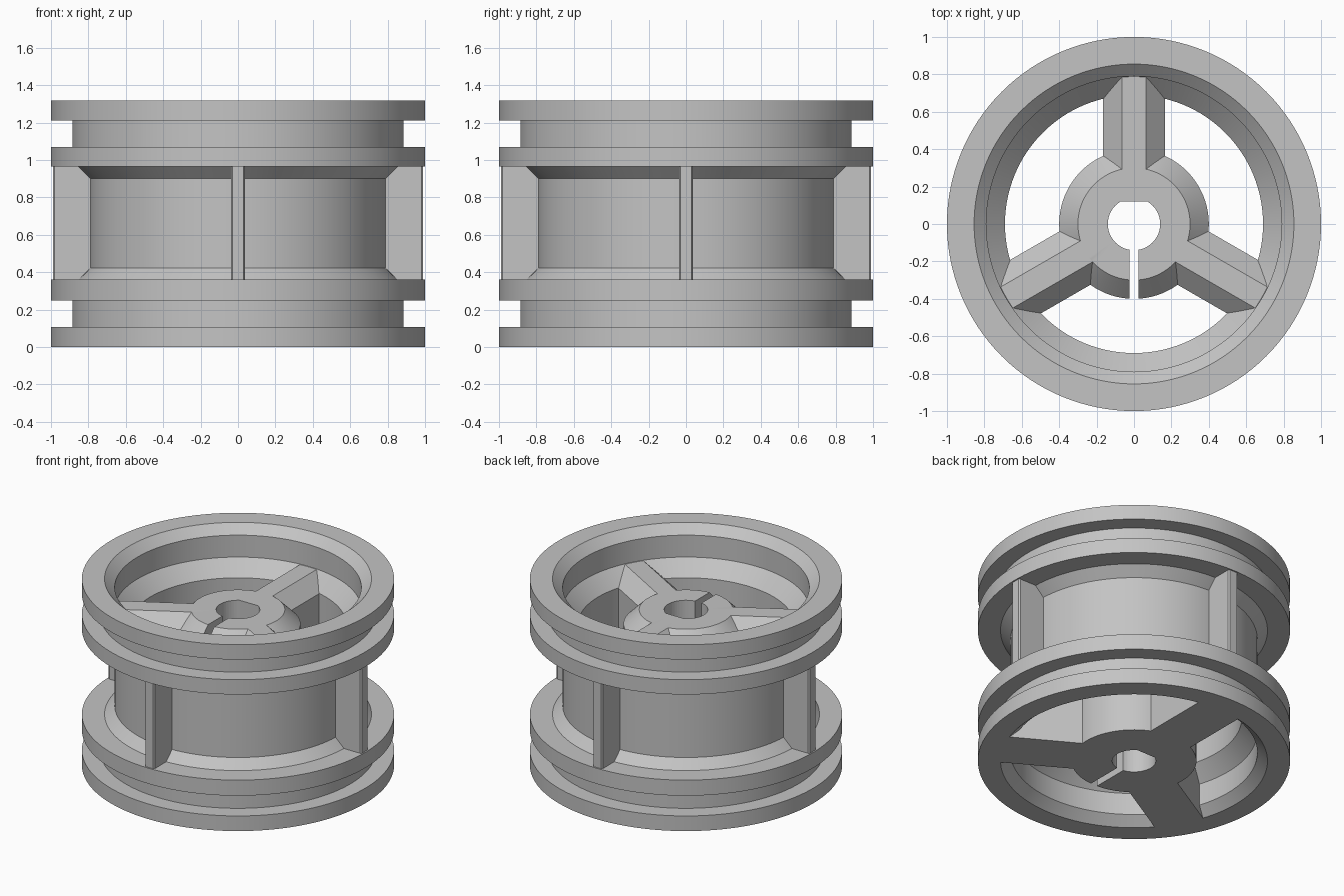
import bpy, bmesh, math
from mathutils import Matrix

cube = bpy.data.objects.get("Cube")
if cube:
    bpy.data.objects.remove(cube, do_unlink=True)

grey = bpy.data.materials.new("light_grey")
grey.use_nodes = True
grey.diffuse_color = (0.55, 0.55, 0.55, 1)
grey.node_tree.nodes["Principled BSDF"].inputs["Base Color"].default_value = (0.55, 0.55, 0.55, 1)


def finish(name, bm):
    bmesh.ops.recalc_face_normals(bm, faces=bm.faces)
    mesh = bpy.data.meshes.new(name)
    bm.to_mesh(mesh)
    bm.free()
    mesh.materials.append(grey)
    obj = bpy.data.objects.new(name, mesh)
    bpy.context.collection.objects.link(obj)
    return obj


def lathe(name, profile, closed, steps=128):
    """Revolve an (r, z) profile around the z axis."""
    bm = bmesh.new()
    verts = [bm.verts.new((r, 0, z)) for r, z in profile]
    edges = [bm.edges.new(pair) for pair in zip(verts, verts[1:])]
    if closed:
        edges.append(bm.edges.new((verts[-1], verts[0])))
    bmesh.ops.spin(bm, geom=verts + edges, cent=(0, 0, 0), axis=(0, 0, 1),
                   angle=math.tau, steps=steps)
    bmesh.ops.remove_doubles(bm, verts=bm.verts, dist=1e-4)
    return finish(name, bm)


def prism(name, outline, low, high, matrix=Matrix()):
    """Extrude an xy outline from low to high, then place it."""
    bm = bmesh.new()
    face = bm.faces.new([bm.verts.new((x, y, low)) for x, y in outline])
    top = bmesh.ops.extrude_face_region(bm, geom=[face])["geom"]
    moved = [v for v in top if isinstance(v, bmesh.types.BMVert)]
    bmesh.ops.translate(bm, verts=moved, vec=(0, 0, high - low))
    bm.transform(matrix)
    return finish(name, bm)


def select(obj):
    bpy.ops.object.select_all(action='DESELECT')
    obj.select_set(True)
    bpy.context.view_layer.objects.active = obj


def combine(target, tool, operation):
    """Apply a boolean and discard the tool object."""
    tool.hide_render = True
    select(target)
    mod = target.modifiers.new("combine", 'BOOLEAN')
    mod.operation, mod.object, mod.solver = operation, tool, 'EXACT'
    bpy.ops.object.modifier_apply(modifier=mod.name)
    bpy.data.objects.remove(tool, do_unlink=True)


def turn(degrees):
    return Matrix.Rotation(math.radians(degrees), 4, 'Z')


# Rim: grooved outside, stepped bore inside
height = 1.317
outer = [(1, 0), (1, .107), (.885, .107), (.885, .25), (1, .25), (1, .36),
         (.855, .36), (.79, .422), (.79, .9), (.855, .965), (1, .965), (1, 1.07),
         (.885, 1.07), (.885, 1.212), (1, 1.212), (1, height)]
lower_bore = [(.855, 0), (.79, .06), (.79, .215), (.69, .315)]
upper_bore = [(r, height - z) for r, z in lower_bore]
rim = lathe("rim", outer + upper_bore + lower_bore[::-1], True)

# Hub with bevelled top, joined with three bevelled spokes
hub = lathe("hub_and_spokes", [(0, 0), (.4, 0), (.4, 1), (.3, 1.1), (0, 1.1)], False)
section = [(-.165, 0), (.165, 0), (.165, 1), (.065, 1.1), (-.065, 1.1), (-.165, 1)]
for i in range(3):
    place = turn(120 * i) @ Matrix.Rotation(math.pi / 2, 4, 'X')
    combine(hub, prism("spoke", section, -.95, 0, place), 'UNION')

# Trim the spoke ends so they finish inside the rim wall
envelope = [(0, -.1), (.86, -.1), (.86, .05), (.83, .2), (.74, .32), (.74, .97),
            (.82, 1.05), (.82, 1.3), (0, 1.3)]
combine(hub, lathe("spoke_trim", envelope, False), 'INTERSECT')

# Flat-sided shaft hole and clamping slit
flat = math.asin(.12 / .14)
sweep = math.pi + 2 * flat
hole = [(.14 * math.cos(math.pi - flat + sweep * i / 40),
         .14 * math.sin(math.pi - flat + sweep * i / 40)) for i in range(41)]
combine(hub, prism("shaft_hole", hole, -.2, 1.4), 'DIFFERENCE')
slit = [(-.025, -.6), (.025, -.6), (.025, -.1), (-.025, -.1)]
combine(hub, prism("clamp_slit", slit, -.2, 1.4), 'DIFFERENCE')

# Four ribs across the middle channel
rib_outline = [(-.037, .75), (.037, .75), (.037, .98), (.03, .99), (-.03, .99), (-.037, .98)]
ribs = [prism(f"channel_rib_{i + 1}", rib_outline, .355, .97, turn(90 * i)) for i in range(4)]

for obj in [rim, hub]:
    select(obj)
    bpy.ops.object.shade_smooth_by_angle(angle=math.radians(25))
